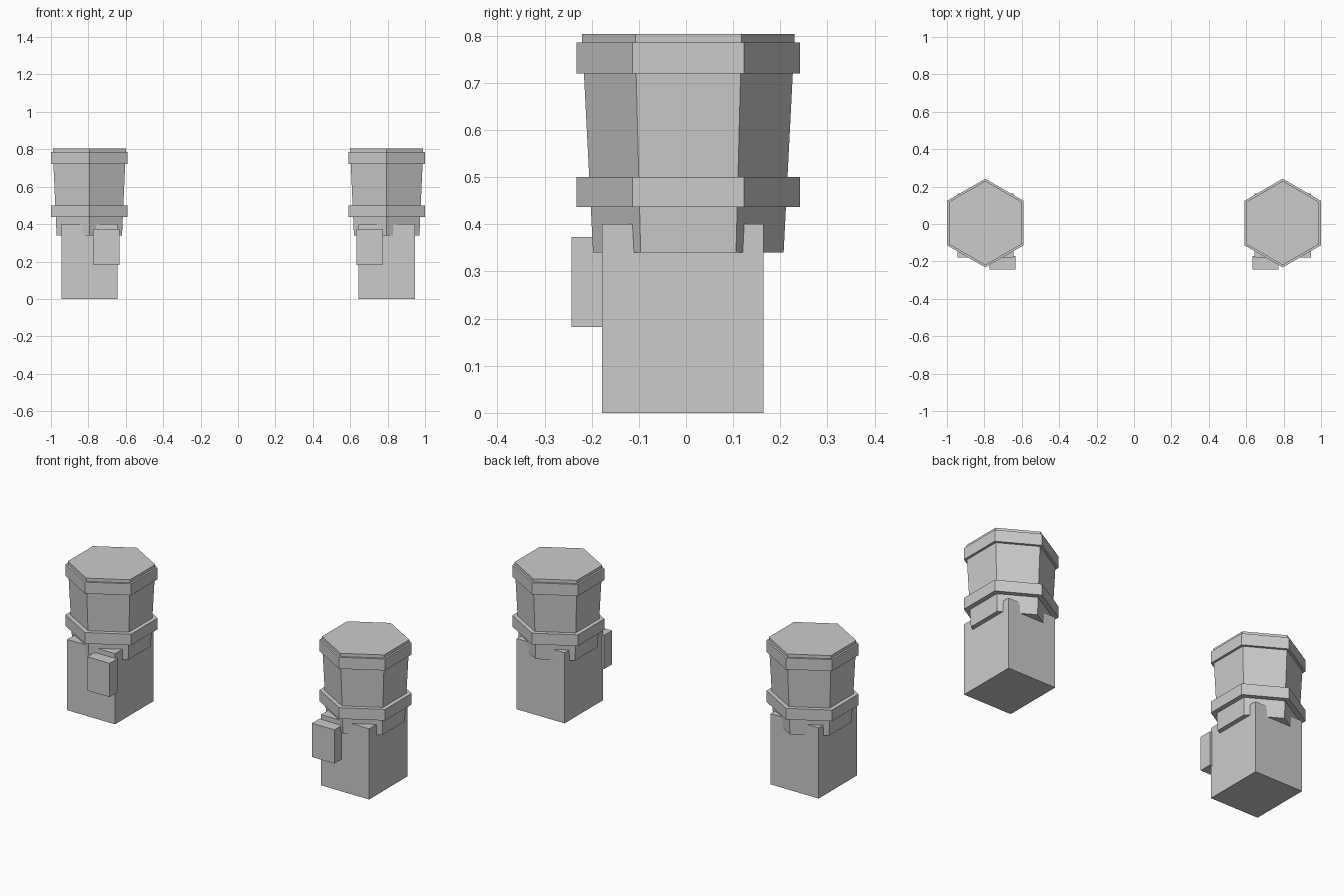
import bpy, bmesh, math

if "Cube" in bpy.data.objects:
    bpy.data.objects.remove(bpy.data.objects["Cube"])

stone = bpy.data.materials.new("light_grey")
stone.diffuse_color = (0.6, 0.6, 0.6, 1)
stone.use_nodes = True
stone.node_tree.nodes["Principled BSDF"].inputs["Base Color"].default_value = stone.diffuse_color

TOWER_X = 0.795
HEX_Y = 0.005


def finish(name, bm):
    bmesh.ops.recalc_face_normals(bm, faces=bm.faces[:])
    mesh = bpy.data.meshes.new(name)
    bm.to_mesh(mesh)
    bm.free()
    mesh.materials.append(stone)
    bpy.context.collection.objects.link(bpy.data.objects.new(name, mesh))


def box(name, x, width, y0, y1, z0, z1):
    bm = bmesh.new()
    bmesh.ops.create_cube(bm, size=1)
    for v in bm.verts:
        v.co.x = x + v.co.x * width
        v.co.y = (y0 + y1) / 2 + v.co.y * (y1 - y0)
        v.co.z = (z0 + z1) / 2 + v.co.z * (z1 - z0)
    finish(name, bm)


def hexagon(name, x, r0, r1, z0, z1):
    # six-sided prism with corners pointing to front and back
    bm = bmesh.new()
    rings = []
    for r, z in ((r0, z0), (r1, z1)):
        angles = [math.radians(90 + 60 * i) for i in range(6)]
        rings.append([bm.verts.new((x + r * math.cos(a), HEX_Y + r * math.sin(a), z))
                      for a in angles])
    low, high = rings
    bm.faces.new(low[::-1])
    bm.faces.new(high)
    for i in range(6):
        j = (i + 1) % 6
        bm.faces.new((low[i], low[j], high[j], high[i]))
    finish(name, bm)


for side, s in (("left", -1), ("right", 1)):
    x = s * TOWER_X
    # square foot and the small block on its front, towards the middle
    box(side + "_base", x, 0.30, -0.178, 0.164, 0, 0.40)
    box(side + "_front_block", s * 0.703, 0.14, -0.243, -0.17, 0.182, 0.373)
    # flaring six-sided shaft with two bands and a cap
    hexagon(side + "_shaft", x, 0.202, 0.222, 0.34, 0.73)
    hexagon(side + "_lower_band", x, 0.237, 0.237, 0.437, 0.50)
    hexagon(side + "_upper_band", x, 0.237, 0.237, 0.72, 0.785)
    hexagon(side + "_cap", x, 0.225, 0.225, 0.78, 0.803)
